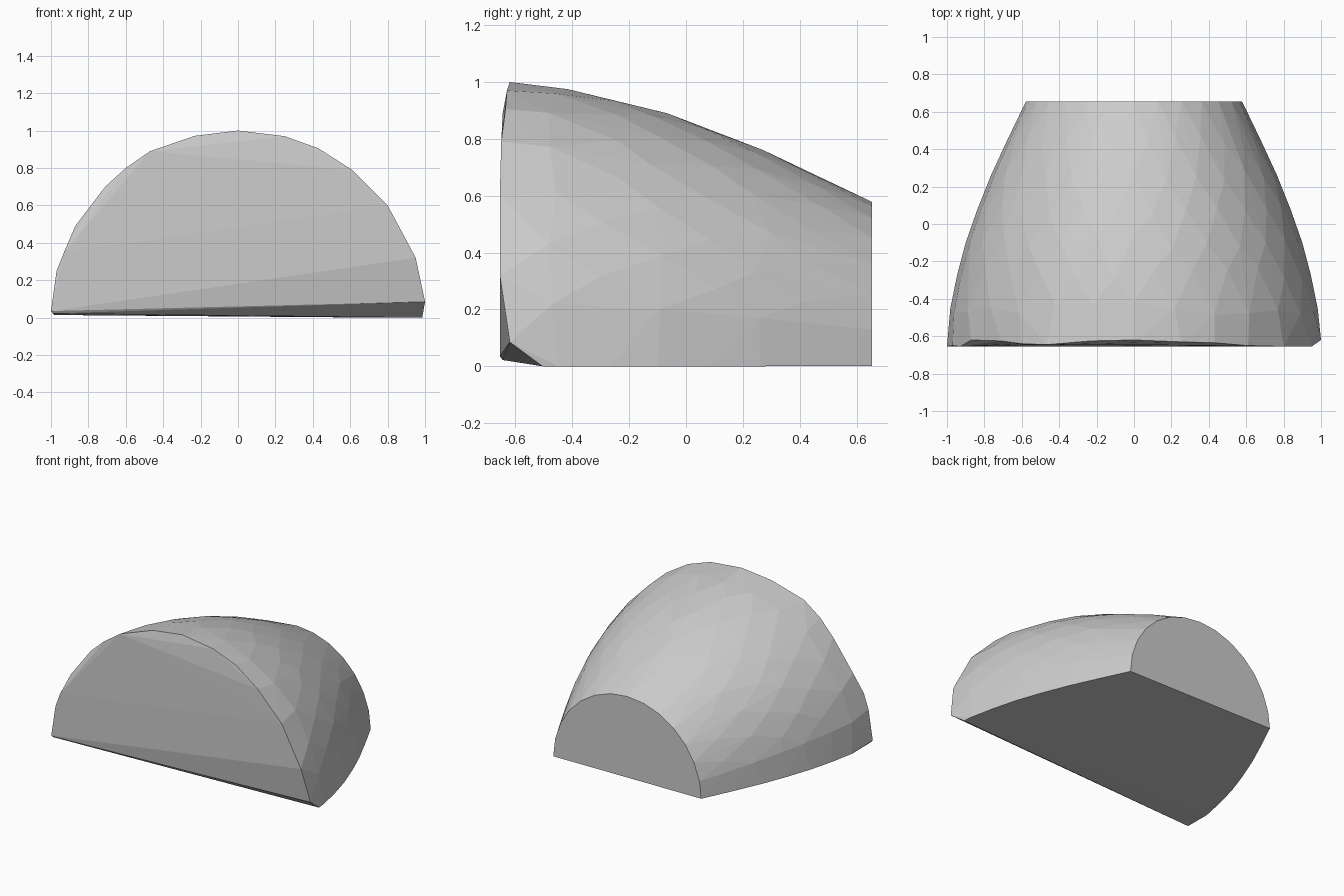
import bpy, bmesh, math, random

if "Cube" in bpy.data.objects:
    bpy.data.objects.remove(bpy.data.objects["Cube"])

random.seed(4)

# (y, radius) profile of the tapering half-dome
PROFILE = [(-0.45, 0.982), (-0.27, 0.945), (-0.10, 0.90), (0.08, 0.837),
           (0.26, 0.765), (0.45, 0.677), (0.655, 0.578)]
# irregular front rim: (x, y, z)
RIM = [(-1, -0.655, 0.035), (-0.97, -0.65, 0.25), (-0.93, -0.655, 0.35),
       (-0.87, -0.62, 0.49), (-0.71, -0.625, 0.70), (-0.6, -0.64, 0.80),
       (-0.47, -0.645, 0.89), (-0.23, -0.625, 0.972), (0, -0.62, 1.0),
       (0.25, -0.63, 0.97), (0.43, -0.635, 0.905), (0.61, -0.65, 0.79),
       (0.80, -0.655, 0.60), (0.95, -0.655, 0.32), (1.0, -0.62, 0.085)]
# corners of the slightly uneven underside
BASE = [(-0.99, -0.645, 0.022), (0.985, -0.505, 0.0), (0.955, -0.36, 0.0)]

bm = bmesh.new()
for p in RIM + BASE:
    bm.verts.new(p)

# staggered half rings give the irregular flat facets
SEG = 14
for i, (y, r) in enumerate(PROFILE):
    last = i == len(PROFILE) - 1
    for k in range(SEG + 1):
        inner = 0 < k < SEG
        a = math.pi * (k + (0.5 * (i % 2) if inner and k < SEG - 1 else 0)) / SEG
        yy = y + (random.uniform(-0.04, 0.04) if inner and not last else 0)
        rr = r - 0.49 * (yy - y) * (0.4 + 0.5 * (y + 0.5))
        x, z = rr * math.cos(a), rr * math.sin(a)
        bm.verts.new((x, yy, max(z, 0.006 - 0.008 * x)))

# the skin is the convex hull of the rings
res = bmesh.ops.convex_hull(bm, input=bm.verts[:])
loose = [v for v in bm.verts if not v.link_faces]
bmesh.ops.delete(bm, geom=loose, context='VERTS')
bmesh.ops.recalc_face_normals(bm, faces=bm.faces[:])
zmin = min(v.co.z for v in bm.verts)
for v in bm.verts:
    v.co.z -= zmin

me = bpy.data.meshes.new("half_dome")
bm.to_mesh(me)
bm.free()
obj = bpy.data.objects.new("half_dome", me)
bpy.context.collection.objects.link(obj)
